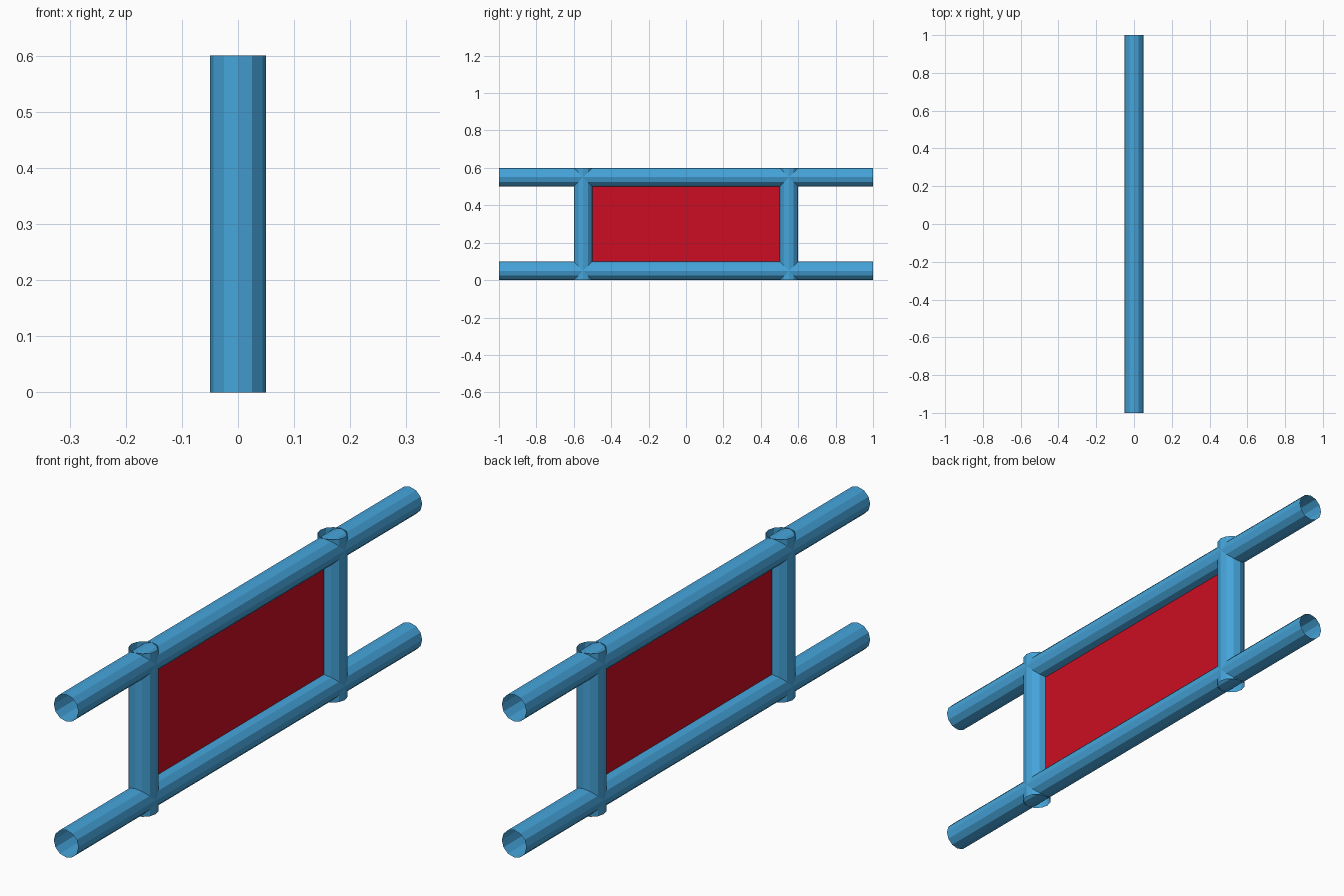
import bpy
import bmesh
from math import pi

RADIUS = 0.05

cube = bpy.data.objects.get("Cube")
if cube:
    bpy.data.objects.remove(cube, do_unlink=True)


def make_material(name, colour):
    mat = bpy.data.materials.new(name)
    mat.use_nodes = True
    mat.diffuse_color = colour
    mat.node_tree.nodes["Principled BSDF"].inputs["Base Color"].default_value = colour
    return mat


blue = make_material("blue paint", (0.06, 0.37, 0.70, 1))
red = make_material("red panel", (0.60, 0.004, 0.016, 1))


def finish(obj, name, mat):
    obj.name = obj.data.name = name
    obj.data.materials.append(mat)


def tube(name, length, location, rotation=(0, 0, 0)):
    # Open-ended twelve-sided pipe with flat faces
    bpy.ops.mesh.primitive_cylinder_add(
        vertices=12, radius=RADIUS, depth=length, end_fill_type='NOTHING',
        location=location, rotation=rotation)
    finish(bpy.context.object, name, blue)


# Long horizontal rails
for name, z in (("lower_rail", 0.05), ("upper_rail", 0.55)):
    tube(name, 2, (0, 0, z), (pi / 2, 0, 0))

# Upright posts crossing the rails
for name, y in (("front_post", -0.55), ("back_post", 0.55)):
    tube(name, 0.6, (0, y, 0.3))

# Thin sheet filling the opening of the frame
mesh = bpy.data.meshes.new("infill_panel")
bm = bmesh.new()
corners = [(0, -0.5, 0.1), (0, 0.5, 0.1), (0, 0.5, 0.5), (0, -0.5, 0.5)]
bm.faces.new([bm.verts.new(c) for c in corners])
bm.to_mesh(mesh)
bm.free()
panel = bpy.data.objects.new("infill_panel", mesh)
bpy.context.collection.objects.link(panel)
finish(panel, "infill_panel", red)
